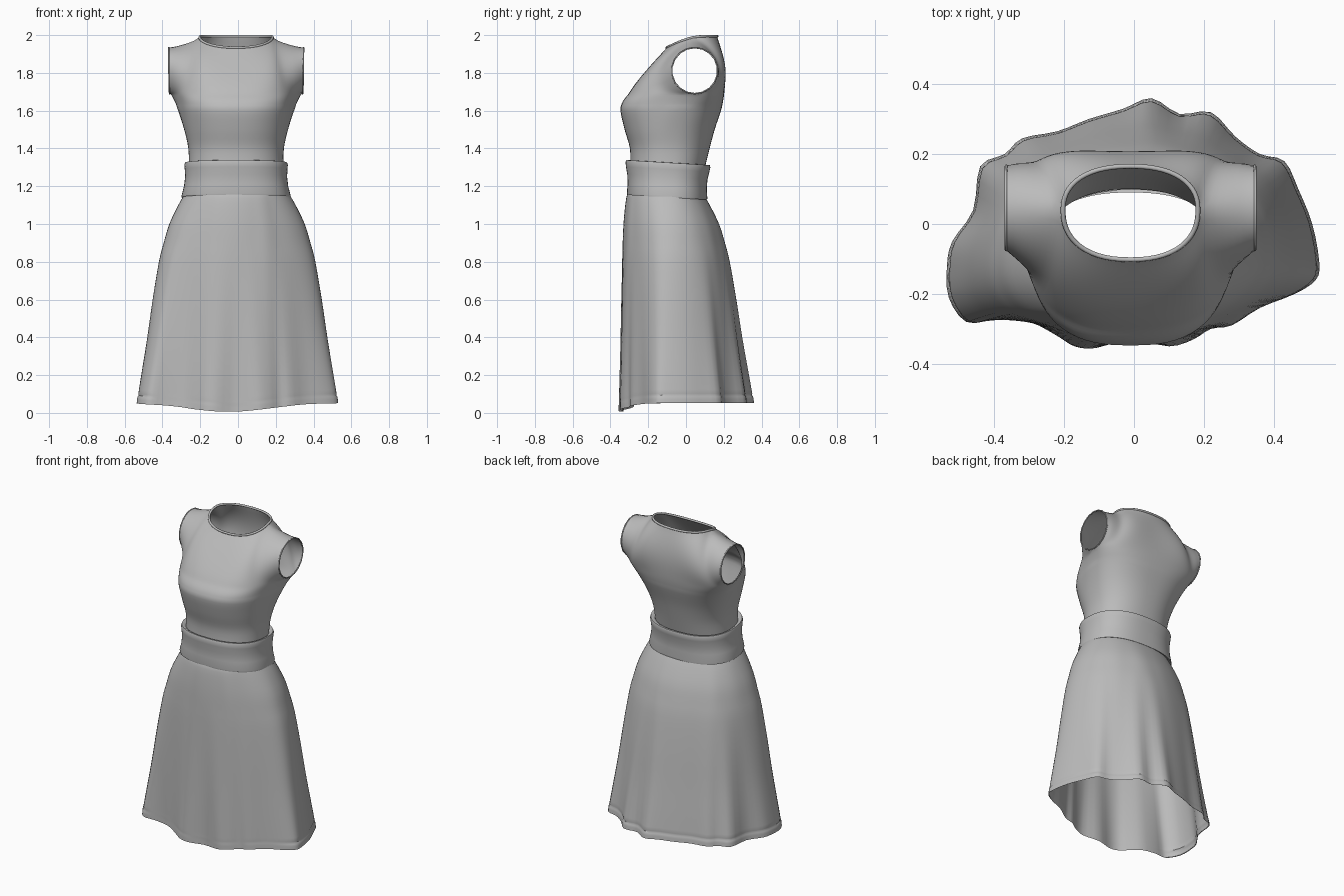
import bpy, bmesh, math
from mathutils import Vector

if "Cube" in bpy.data.objects:
    bpy.data.objects.remove(bpy.data.objects["Cube"])

grey = bpy.data.materials.new("grey_fabric")
grey.diffuse_color = (0.5, 0.5, 0.5, 1)
grey.use_nodes = True
grey.node_tree.nodes["Principled BSDF"].inputs["Base Color"].default_value = grey.diffuse_color
N = 72
CX = -0.01


def ring_point(ang, z, hw, yf, yb, ys, n=2.4, pinch=0.0, cx=CX, tilt=0.0):
    """Point on a rounded body outline; pinch narrows the flanks towards the front."""
    c, s = math.cos(ang), math.sin(ang)
    x = hw * math.copysign(abs(c) ** (2 / n), c)
    d = (yb - ys) if s > 0 else (ys - yf)
    y = ys + d * math.copysign(abs(s) ** (2 / n), s)
    if s < 0:
        t = min(1, (ys - y) / (.45 * d))
        x *= 1 - pinch * t * t * (3 - 2 * t)
    return Vector((cx + x, y, z - tilt * (y + 0.1)))


def add_grid(bm, rows, closed):
    vs = [[bm.verts.new(p) for p in r] for r in rows]
    n = len(rows[0])
    for a, b in zip(vs, vs[1:]):
        for i in range(n if closed else n - 1):
            j = (i + 1) % n
            bm.faces.new((a[i], a[j], b[j], b[i]))


def finish(name, bm, angle=50):
    bmesh.ops.remove_doubles(bm, verts=bm.verts, dist=0.0008)
    bmesh.ops.recalc_face_normals(bm, faces=bm.faces)
    me = bpy.data.meshes.new(name)
    bm.to_mesh(me)
    bm.free()
    me.materials.append(grey)
    ob = bpy.data.objects.new(name, me)
    bpy.context.collection.objects.link(ob)
    bpy.context.view_layer.objects.active = ob
    ob.select_set(True)
    bpy.ops.object.shade_smooth_by_angle(angle=math.radians(angle))
    ob.select_set(False)
    return ob


def smooth_rows(keys, steps):
    """Catmull-Rom interpolation through open key tuples."""
    out = []
    for i in range(len(keys) - 1):
        p = [keys[max(0, min(len(keys) - 1, i + k))] for k in (-1, 0, 1, 2)]
        for s in range(steps):
            t = s / steps
            out.append(tuple(0.5 * (2 * b + (c - a) * t + (2 * a - 5 * b + 4 * c - d) * t * t
                                    + (3 * b - a - 3 * c + d) * t ** 3) for a, b, c, d in zip(*p)))
    return out + [keys[-1]]


# Bodice rings, waist to underarm: z, half width, front, back, widest y, squareness, pinch
body = smooth_rows([(1.30, .250, -.295, .100, -.09, 2.3, 0), (1.40, .253, -.297, .125, -.08, 2.3, 0),
                    (1.50, .275, -.325, .152, -.06, 2.4, .01), (1.60, .307, -.347, .185, -.02, 2.6, .05),
                    (1.65, .328, -.337, .197, .02, 2.75, .08), (1.69, .350, -.303, .203, .045, 2.75, .10)], 4)
bm = bmesh.new()
add_grid(bm, [[ring_point(2 * math.pi * i / N, *k) for i in range(N)] for k in body], True)


# Neckline and armhole edges
def neck(ang):
    p = ring_point(ang, 0, .193, -.102, .165, .04, n=2.3)
    t = min(1, max(0, (p.y + .102) / .2))
    p.z = 1.934 + .060 * math.sin(t * math.pi / 2)
    return p


def armhole(side, t, facing):
    return Vector((CX + side * (.352 + .005 * math.sin(math.pi * t / 2)),
                   .046 + facing * .122 * math.sin(math.pi * t),
                   1.812 - .122 * math.cos(math.pi * t)))


# Front and back yokes between underarm ring, armholes, shoulders and neck
SH = 0.2
for facing in (-1, 1):
    rows = []
    for r in range(17):
        v = r / 16
        row = []
        for i in range(N // 2 + 1):
            u = i / (N // 2)
            ang = facing * math.pi * u
            low = ring_point(ang, *body[-1])
            side = 1 if u <= 0.5 else -1
            e = min(u, 1 - u)
            if e < SH:
                k = e / SH
                top = armhole(side, 1, facing).lerp(neck(0 if side > 0 else math.pi), k)
                top.z -= .004 * math.sin(math.pi * k)
            else:
                top = neck(facing * math.pi * (u - SH) / (1 - 2 * SH))
            p = low.lerp(top, v)
            arc = armhole(side, v, facing)
            base = armhole(side, 0, facing).lerp(armhole(side, 1, facing), v)
            w = (1 - 2 * e) ** (1.6 if facing < 0 else 1.3)
            p += (arc - base) * w
            if facing > 0:
                p.y += .019 * math.sin(math.pi * v) * min(1, e * 3)
            else:
                p.y -= .010 * math.sin(math.pi * v ** .6) * min(1, e * 3)
            row.append(p)
        rows.append(row)
    add_grid(bm, rows, False)
# relax the shoulder seam and chest line while keeping openings fixed
bmesh.ops.remove_doubles(bm, verts=bm.verts, dist=0.0008)
inner = [v for v in bm.verts if not v.is_boundary and v.co.z > 1.62]
for _ in range(5):
    bmesh.ops.smooth_vert(bm, verts=inner, factor=0.5, use_axis_x=True, use_axis_y=True, use_axis_z=True)
finish("bodice", bm, 70)


# Rolled edges of the neck and armholes
def rim(name, pts, radius):
    n = len(pts)
    mid = sum(pts, Vector()) / n
    bm = bmesh.new()
    rows = []
    for i, p in enumerate(pts):
        tan = (pts[(i + 1) % n] - pts[i - 1]).normalized()
        out = (p - mid) - tan * (p - mid).dot(tan)
        out.normalize()
        up = tan.cross(out)
        rows.append([p + radius * (out * math.cos(a) + up * math.sin(a))
                     for a in (2 * math.pi * k / 8 for k in range(8))])
    add_grid(bm, rows + [rows[0]], True)
    finish(name, bm)


rim("neck_binding", [neck(2 * math.pi * i / 56) for i in range(56)], .007)
for side, label in ((1, "right"), (-1, "left")):
    pts = [armhole(side, i / 9, -1) for i in range(9)] + [armhole(side, 1 - i / 9, 1) for i in range(9)]
    rim(label + "_armhole_binding", pts, .004)

# Waistband with rolled upper lip
band = [(1.150, .268, -.290, .090), (1.141, .288, -.311, .112), (1.15, .289, -.313, .113),
        (1.20, .276, -.309, .110), (1.25, .270, -.311, .114), (1.29, .272, -.318, .124),
        (1.314, .274, -.320, .129), (1.325, .270, -.316, .126), (1.326, .262, -.308, .117),
        (1.316, .248, -.293, .102)]
bm = bmesh.new()
add_grid(bm, [[ring_point(2 * math.pi * i / N, *k, -.09, tilt=.06) for i in range(N)] for k in band], True)
finish("waistband", bm)

# Skirt: rounded waist blending into a wavy hem outline
hem = [(.53, -.11), (.51, 0), (.47, .1), (.43, .18), (.36, .2), (.29, .25), (.22, .32), (.13, .315),
       (.05, .36), (-.03, .33), (-.13, .30), (-.22, .265), (-.32, .245), (-.37, .2), (-.44, .165),
       (-.46, .04), (-.52, -.05), (-.535, -.12), (-.53, -.21), (-.48, -.28), (-.4, -.275), (-.3, -.28),
       (-.22, -.32), (-.17, -.35), (-.11, -.355), (-.01, -.33), (.1, -.35), (.17, -.33), (.22, -.30),
       (.28, -.29), (.36, -.24), (.46, -.2), (.52, -.16)]
hem = smooth_rows(hem[-1:] + hem + hem[:2], 3)[3:-4]
M = len(hem)
soft = [tuple(1.02 * sum(hem[(i + k) % M][a] for k in range(-5, 6)) / 11 for a in (0, 1)) for i in range(M)]
flare = smooth_rows([(1.16, 0), (1.10, .14), (1.0, .33), (.9, .45), (.8, .55), (.6, .68), (.4, .79),
                     (.2, .91), (.10, .968)], 3)
flare += [(.092, .962), (.085, .982), (.07, .992), (.05, 1.0), (.052, .985)]
rows = []
for z, b in flare:
    row = []
    fold = min(1, max(0, (b - .4) / .58)) ** 1.4
    for (hx, hy), (sx, sy) in zip(hem, soft):
        ang = math.atan2((hy + .1) / (.46 if hy > -.1 else .255), hx / .53)
        x, y = sx + (hx - sx) * fold, sy + (hy - sy) * fold
        p = ring_point(ang, z, .276, -.302, .098, -.09, n=2.2, cx=-.006)
        front = min(1, max(0, (-.1 - hy) / .2))
        drop = (.046 * math.exp(-((x + .05) / .3) ** 2) * front - .002 * (1 - front)) * max(0, 1 - z / 1.1)
        tilt = .06 * (p.y + .1) * max(0, (z - .9) / .25)
        by = b + (b ** .5 - b) * front
        row.append(Vector((p.x + (x - p.x) * b, p.y + (y - p.y) * by, z - drop - tilt)))
    rows.append(row)
bm = bmesh.new()
add_grid(bm, rows, True)
finish("skirt", bm)
